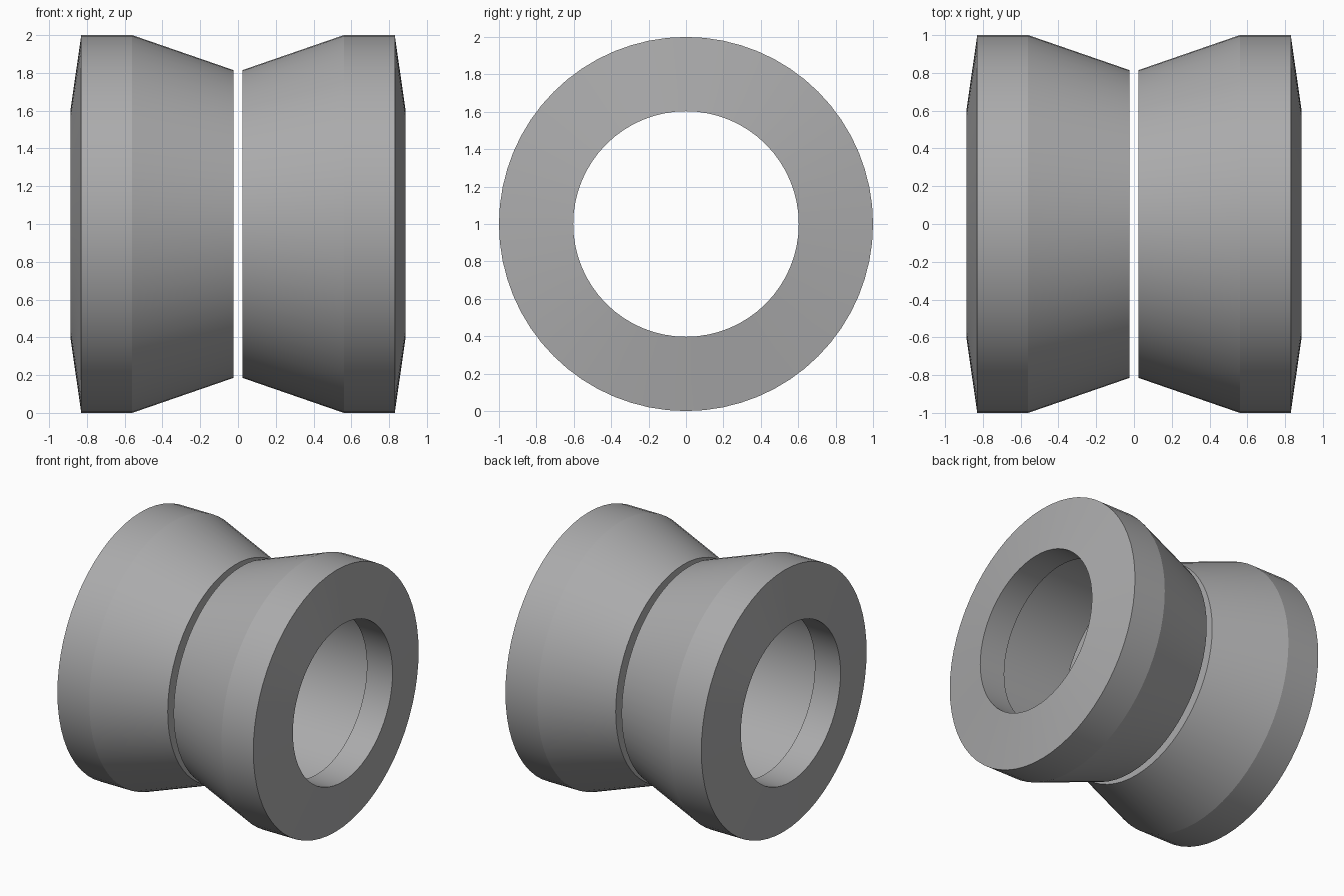
import bpy, bmesh, math

if "Cube" in bpy.data.objects:
    bpy.data.objects.remove(bpy.data.objects["Cube"])

SEGMENTS = 64
CENTRE_Z = 1.0

# Closed cross-section of one ring: (distance along x, radius)
PROFILE = [
    (0.025, 0.815),  # inner end, outside
    (0.56, 1.0),     # top of the taper
    (0.83, 1.0),     # outer rim
    (0.887, 0.603),  # dished outer face meets the bore
    (0.67, 0.603),   # inner edge of the lip
    (0.67, 0.73),    # step to the wider hollow
    (0.025, 0.73),   # inner end, inside
]

grey = bpy.data.materials.new("mid grey")
grey.diffuse_color = (0.41, 0.41, 0.415, 1)
grey.use_nodes = True
grey.node_tree.nodes["Principled BSDF"].inputs["Base Color"].default_value = grey.diffuse_color


def make_ring(name, side):
    """Revolve the profile round the x axis; side is +1 or -1."""
    bm = bmesh.new()
    loops = []
    for i in range(SEGMENTS):
        a = 2 * math.pi * i / SEGMENTS
        loops.append([bm.verts.new((side * x, r * math.cos(a), CENTRE_Z + r * math.sin(a)))
                      for x, r in PROFILE])
    n = len(PROFILE)
    for i in range(SEGMENTS):
        p, q = loops[i], loops[(i + 1) % SEGMENTS]
        for j in range(n):
            k = (j + 1) % n
            bm.faces.new((p[j], p[k], q[k], q[j]))
    bmesh.ops.recalc_face_normals(bm, faces=bm.faces[:])
    mesh = bpy.data.meshes.new(name)
    bm.to_mesh(mesh)
    bm.free()
    mesh.materials.append(grey)
    obj = bpy.data.objects.new(name, mesh)
    bpy.context.collection.objects.link(obj)
    # Smooth round the ring, sharp at the rims
    bpy.ops.object.select_all(action='DESELECT')
    obj.select_set(True)
    bpy.context.view_layer.objects.active = obj
    bpy.ops.object.shade_smooth_by_angle(angle=math.radians(15))


# Two mirrored rings with a narrow gap between them
make_ring("right_ring", 1)
make_ring("left_ring", -1)
